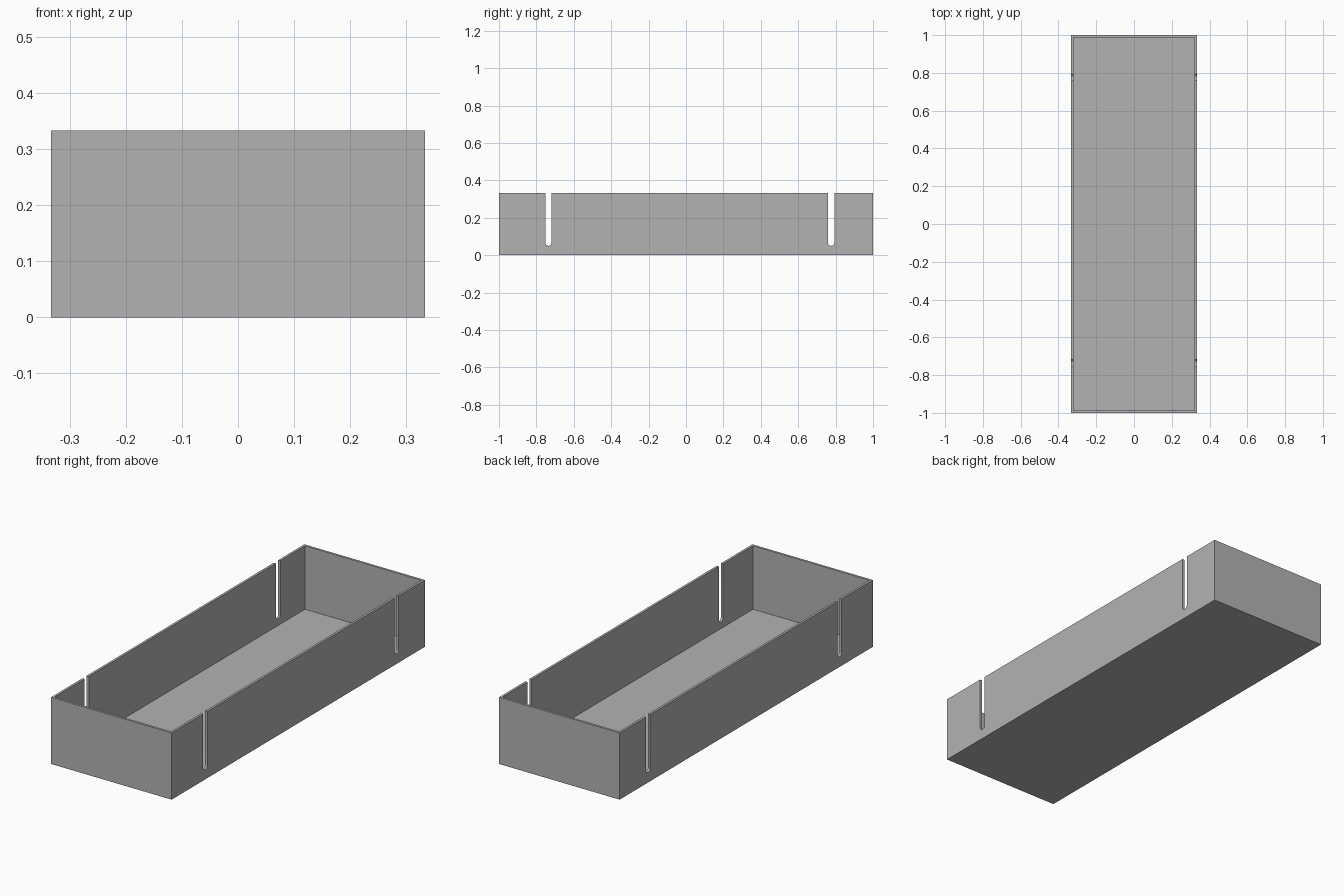
import bpy
import bmesh
import math
from mathutils import Matrix, Vector

cube = bpy.data.objects.get("Cube")
if cube:
    bpy.data.objects.remove(cube, do_unlink=True)

LENGTH, WIDTH, HEIGHT = 2.0, 0.6667, 0.3333
WALL = 0.0167
SLOT_RADIUS = 0.0167
SLOT_BOTTOM = 0.05
SLOT_CENTRES = (-0.735, 0.776)

grey = bpy.data.materials.new("plain grey")
grey.use_nodes = True
colour = (0.45, 0.45, 0.45, 1)
grey.diffuse_color = colour
grey.node_tree.nodes["Principled BSDF"].inputs["Base Color"].default_value = colour


def make_object(name, bm):
    bmesh.ops.recalc_face_normals(bm, faces=bm.faces)
    mesh = bpy.data.meshes.new(name)
    bm.to_mesh(mesh)
    bm.free()
    mesh.materials.append(grey)
    obj = bpy.data.objects.new(name, mesh)
    bpy.context.collection.objects.link(obj)
    return obj


def open_tray(name):
    """Box whose top is inset to a rim and pushed down to the floor."""
    bm = bmesh.new()
    size = Matrix.Diagonal((WIDTH, LENGTH, HEIGHT, 1))
    bmesh.ops.create_cube(bm, size=1, matrix=Matrix.Translation((0, 0, HEIGHT / 2)) @ size)
    top = max(bm.faces, key=lambda f: f.calc_center_median().z)
    bmesh.ops.inset_region(bm, faces=[top], thickness=WALL)
    well = bmesh.ops.extrude_discrete_faces(bm, faces=[top])["faces"][0]
    bmesh.ops.translate(bm, verts=well.verts, vec=(0, 0, WALL - HEIGHT))
    return make_object(name, bm)


def slot_cutter(name, y):
    """Round-bottomed slot profile, extruded across both long walls."""
    bm = bmesh.new()
    r, x, steps = SLOT_RADIUS, -WIDTH, 16
    points = [(y + r, HEIGHT + 0.1), (y - r, HEIGHT + 0.1)]
    for i in range(steps + 1):
        a = math.pi + math.pi * i / steps
        points.append((y + r * math.cos(a), SLOT_BOTTOM + r + r * math.sin(a)))
    face = bm.faces.new([bm.verts.new((x, py, pz)) for py, pz in points])
    new = bmesh.ops.extrude_face_region(bm, geom=[face])["geom"]
    verts = [v for v in new if isinstance(v, bmesh.types.BMVert)]
    bmesh.ops.translate(bm, verts=verts, vec=Vector((2 * WIDTH, 0, 0)))
    return make_object(name, bm)


tray = open_tray("tray")
bpy.context.view_layer.objects.active = tray

# Cut the front and rear slot pairs
for label, y in zip(("front", "rear"), SLOT_CENTRES):
    cutter = slot_cutter(label + "_slot_cutter", y)
    cutter.hide_render = True
    cut = tray.modifiers.new(label + "_slots", "BOOLEAN")
    cut.operation = "DIFFERENCE"
    cut.solver = "EXACT"
    cut.object = cutter
    bpy.ops.object.modifier_apply(modifier=cut.name)
    bpy.data.objects.remove(cutter, do_unlink=True)

# Smooth the slot ends, keep the box edges sharp
tray.select_set(True)
bpy.ops.object.shade_smooth_by_angle(angle=math.radians(30))
